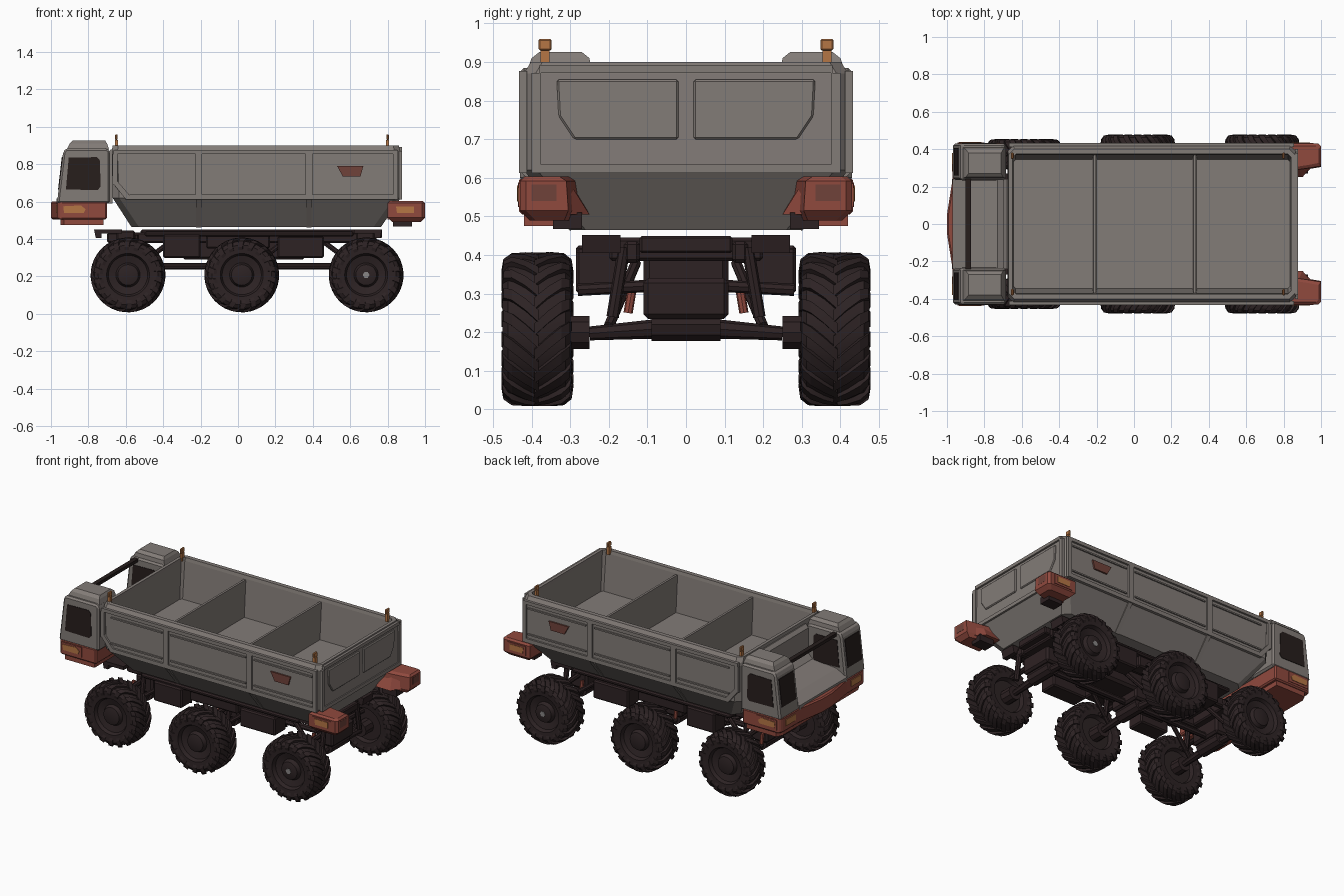
import bpy, bmesh, math
from mathutils import Vector, Matrix

if "Cube" in bpy.data.objects:
    bpy.data.objects.remove(bpy.data.objects["Cube"])

def material(name, rgb):
    m = bpy.data.materials.new(name)
    m.diffuse_color = (*rgb, 1)
    m.use_nodes = True
    m.node_tree.nodes["Principled BSDF"].inputs["Base Color"].default_value = m.diffuse_color
    return m

GREY = material("warm grey paint", (0.225, 0.200, 0.185))
RED = material("rust red", (0.28, 0.067, 0.048))
ORANGE = material("amber", (0.46, 0.18, 0.06))
DARK = material("dark brown metal", (0.027, 0.016, 0.017))
RUBBER = material("brown black rubber", (0.026, 0.0165, 0.0175))
GLASS = material("dark glass", (0.020, 0.013, 0.012))
BADGE = material("dull red badge", (0.16, 0.055, 0.042))
STEEL = material("light steel", (0.25, 0.24, 0.24))

def finish(name, bm, mat, bevel=0):
    bmesh.ops.remove_doubles(bm, verts=bm.verts, dist=1e-5)
    bmesh.ops.recalc_face_normals(bm, faces=bm.faces)
    me = bpy.data.meshes.new(name)
    bm.to_mesh(me)
    bm.free()
    me.materials.append(mat)
    ob = bpy.data.objects.new(name, me)
    bpy.context.collection.objects.link(ob)
    if bevel:
        b = ob.modifiers.new("bevel", 'BEVEL')
        b.width, b.segments, b.limit_method = bevel, 1, 'ANGLE'
    return ob

def loft(name, rings, mat, bevel=0):
    bm = bmesh.new()
    vs = [[bm.verts.new(p) for p in r] for r in rings]
    n = len(rings[0])
    for a, b in zip(vs, vs[1:]):
        for i in range(n):
            bm.faces.new((a[i], a[(i+1) % n], b[(i+1) % n], b[i]))
    bm.faces.new(vs[0])
    bm.faces.new(vs[-1])
    return finish(name, bm, mat, bevel)

def prism(name, pts, axis, lo, hi, mat, bevel=0):
    put = {'x': lambda p, t: (t, p[0], p[1]), 'y': lambda p, t: (p[0], t, p[1]),
           'z': lambda p, t: (p[0], p[1], t)}[axis]
    return loft(name, [[put(p, t) for p in pts] for t in (lo, hi)], mat, bevel)

def box(name, x, y, z, mat, bevel=0):
    return prism(name, [(x[0], y[0]), (x[1], y[0]), (x[1], y[1]), (x[0], y[1])], 'z', z[0], z[1], mat, bevel)

def rod(name, a, b, r, mat, n=8, r2=None):
    a, b = Vector(a), Vector(b)
    q = (b - a).to_track_quat('Z', 'Y')
    ring = lambda c, rad: [c + q @ Vector((rad*math.cos(2*math.pi*i/n), rad*math.sin(2*math.pi*i/n), 0)) for i in range(n)]
    return loft(name, [ring(a, r), ring(b, r2 or r)], mat)

# Open cargo bed: chamfered rings outside, over the rim and down inside
def ring(x0, x1, y, z, c):
    return [(x0+c, -y, z), (x1-c, -y, z), (x1, -y+c, z), (x1, y-c, z),
            (x1-c, y, z), (x0+c, y, z), (x0, y-c, z), (x0, -y+c, z)]
loft("cargo_bed", [ring(-.57, .765, .30, .465, .04), ring(-.67, .87, .42, .62, .035),
                   ring(-.675, .866, .42, .87, .03), ring(-.67, .86, .402, .90, .03),
                   ring(-.65, .84, .375, .90, .02), ring(-.65, .84, .37, .88, .015),
                   ring(-.645, .835, .345, .645, .012)], GREY)
for x in (-.21, .325):
    prism("bed_divider", [(x-.013, .64), (x+.013, .64), (x+.007, .875), (x-.007, .875)], 'y', -.368, .368, GREY)

# Raised frames, ribs, badges on the bed sides
for s in (-1, 1):
    def side(name, pts, t=.432, mat=GREY):
        prism(name, pts, 'y', s*.412, s*t, mat)
    def strip(x0, x1, z0, z1, t=.432):
        side("bed_side_frame", [(x0, z0), (x1, z0), (x1, z1), (x0, z1)], t)
    strip(-.665, .855, .855, .877)
    strip(-.58, .855, .612, .638)
    strip(-.67, -.645, .69, .855)
    strip(.83, .855, .638, .855)
    side("bed_side_corner", [(-.67, .70), (-.60, .612), (-.56, .612), (-.645, .71)])
    for x in (-.21, .38):
        strip(x-.018, x+.018, .638, .855)
        prism("lower_rib", [(s*.30, .462), (s*.42, .607), (s*.432, .62), (s*.432, .64), (s*.40, .64), (s*.28, .48)],
              'x', x-.014, x+.014, GREY)
    for x0, x1 in ((-.18, .35), (.41, .82), (-.60, -.24)):
        strip(x0, x1, .825, .834, .428)
        strip(x0, x1, .66, .669, .428)
    side("side_badge", [(.53, .79), (.67, .79), (.655, .735), (.56, .735)], .43, BADGE)
    # Corner marker posts
    for x in (-.65, .80):
        box("marker_post", (x-.008, x+.008), (s*.365-.012, s*.365+.012), (.88, .93), ORANGE)
        box("marker_lamp", (x-.007, x+.007), (s*.365-.017, s*.365+.017), (.93, .96), ORANGE, .004)

# Tailgate frame and panels
for y0, y1, z0, z1 in ((-.38, .38, .872, .893), (-.40, .40, .612, .635), (-.40, -.375, .635, .872), (.375, .40, .635, .872)):
    box("tailgate_frame", (.86, .877), (y0, y1), (z0, z1), GREY)
for s in (-1, 1):
    prism("tailgate_panel", [(s*.02, .70), (s*.29, .70), (s*.33, .76), (s*.335, .855), (s*.02, .855)], 'x', .86, .876, GREY, .005)

# Twin cab pods with windows
POD = [(-.968, .59), (-.935, .865), (-.92, .885), (-.70, .885), (-.685, .87), (-.685, .59)]
SIDE_WIN = [(-.92, .665), (-.905, .835), (-.755, .838), (-.738, .82), (-.735, .68), (-.75, .662)]
for s in (-1, 1):
    prism("cab_pod", POD, 'y', s*.235, s*.43, GREY, .016)
    loft("cab_roof_cap", [[(x0, s*y0, z), (x1, s*y0, z), (x1, s*y1, z), (x0, s*y1, z)] for x0, x1, y0, y1, z in
                          ((-.915, -.69, .245, .41, .88), (-.90, -.70, .25, .40, .91), (-.885, -.71, .27, .38, .926))], GREY)
    for y0, y1 in ((.427, .433), (.232, .238)):
        prism("pod_side_window", SIDE_WIN, 'y', s*y0, s*y1, GLASS)
    prism("pod_front_window", [(-.962, .665), (-.942, .84), (-.93, .84), (-.95, .665)], 'y', s*.26, s*.405, GLASS)

# Sunken middle deck, back wall and cross bar between the pods
prism("cab_deck", [(-.972, .59), (-.97, .615), (-.90, .655), (-.73, .67), (-.70, .70), (-.70, .86), (-.68, .88), (-.67, .88), (-.67, .59)],
      'y', -.24, .24, GREY)
box("cab_cross_bar", (-.90, -.872), (-.24, .24), (.86, .88), GLASS)

# Wrap-around front bumper
half = [(-.70, .432), (-.95, .432), (-.968, .41), (-.97, .24)]
prism("front_bumper", half + [(-1, .05)] + [(x, -y) for x, y in [(-1, .05)] + half[::-1]], 'z', .505, .602, RED, .008)
lip = [(-.72, .42), (-.93, .42), (-.95, .38)]
prism("front_bumper_lip", lip + [(x, -y) for x, y in lip[::-1]], 'z', .475, .51, RED)

for s in (-1, 1):
    prism("front_side_lamp_frame", [(-.945, .525), (-.945, .588), (-.80, .588), (-.80, .525)], 'y', s*.425, s*.435, RED)
    prism("front_side_lamp", [(-.93, .54), (-.935, .575), (-.84, .58), (-.815, .56), (-.825, .54)], 'y', s*.43, s*.438, ORANGE)
    prism("front_lamp", [(s*.28, .54), (s*.38, .54), (s*.38, .58), (s*.28, .58)], 'x', -.974, -.965, ORANGE)
    # Rear corner bumpers: lamp box with a lower wedge running inward
    plan = lambda d, y: [(.80+d, s*(.43-d)), (.985-d, s*(.43-d)), (1-d, s*(.415-d)), (1-d, s*(y+d)), (.94, s*(y-.01+d)), (.80+d, s*(y-.03+d))]
    loft("rear_bumper", [[(x, y, z) for x, y in p] for p, z in
         ((plan(.025, .29), .49), (plan(0, .305), .515), (plan(0, .31), .592), (plan(.012, .315), .603))], RED)
    loft("rear_bumper_arm", [[(x, s*y, z) for x, y in p] for p, z in
         (([(.80, .25), (.90, .25), (.965, .32), (.80, .32)], .505), ([(.80, .295), (.88, .30), (.955, .32), (.80, .32)], .585))], RED)
    box("rear_bumper_mount", (.83, .93), sorted((s*.27, s*.345)), (.467, .51), DARK)
    prism("rear_side_lamp_frame", [(.83, .525), (.83, .585), (.96, .585), (.96, .525)], 'y', s*.42, s*.434, RED)
    prism("rear_side_lamp", [(.85, .538), (.845, .575), (.94, .575), (.94, .538)], 'y', s*.43, s*.437, ORANGE)
    prism("tail_lamp", [(s*.335, .54), (s*.40, .54), (s*.40, .583), (s*.335, .583)], 'x', .993, 1.001, BADGE)

# Chassis: plate, rails, tanks, driveshaft
box("chassis_plate", (-.52, .77), (-.12, .12), (.405, .45), DARK, .006)
for s in (-1, 1):
    def sbox(name, x, y, z, bevel=.008):
        box(name, x, sorted((s*y[0], s*y[1])), z, DARK, bevel)
    sbox("chassis_rail", (-.70, .74), (.12, .16), (.38, .435))
    sbox("side_sill", (-.50, .62), (.16, .27), (.415, .44))
    sbox("side_tank", (-.40, -.20), (.17, .285), (.30, .425))
    sbox("tool_box", (.21, .46), (.17, .285), (.30, .415))
    sbox("battery_box", (-.17, .17), (.17, .25), (.35, .425))
    for x, d in ((-.70, -1), (.70, 1)):
        prism("end_hook", [(x-d*.08, .43), (x-d*.08, .452), (x+d*.07, .452), (x+d*.06, .405), (x+d*.03, .405), (x+d*.03, .43)],
              'y', s*.17, s*.27, DARK)
box("gearbox", (-.30, .36), (-.11, .11), (.29, .41), DARK, .015)
rod("driveshaft", (-.60, 0, .255), (.68, 0, .255), .018, DARK)
for x in (-.60, .68):
    box("end_crossmember", (x-.05, x+.05), (-.20, .20), (.385, .445), DARK, .008)

# Wheel: turned profile plus chevron lugs
bm = bmesh.new()
PROFILE = [(-.06, 0), (-.06, .10), (-.085, .11), (-.089, .16), (-.075, .180), (-.03, .189), (.03, .189), (.075, .180),
           (.089, .16), (.085, .115), (.062, .105), (.05, .065), (.075, .055), (.082, .03), (.082, 0)]
N = 36
polar = lambda y, r, a: (r*math.cos(a), y, r*math.sin(a))
rings = [[bm.verts.new(polar(y, r, 2*math.pi*i/N)) for i in range(N)] for y, r in PROFILE[1:-1]]
for a, b in zip(rings, rings[1:]):
    for i in range(N):
        bm.faces.new((a[i], a[(i+1) % N], b[(i+1) % N], b[i]))
bm.faces.new(rings[0])
bm.faces.new(rings[-1])
LUGS = 18
for s in (-1, 1):
    for k in range(LUGS):
        a0 = 2*math.pi*(k + (.5 if s > 0 else 0))/LUGS
        st = []
        for y, r, sh in ((-.005, .199, 0), (.03, .2, .16), (.065, .197, .30), (.087, .182, .37), (.0925, .15, .40)):
            st.append([bm.verts.new(polar(s*y*k2, r-d, a0+sh+w)) for d, w, k2 in
                       ((.025, -.095, .9), (.025, .095, .9), (0, .08, 1), (0, -.08, 1))])
        for a, b in zip(st, st[1:]):
            for i in range(4):
                bm.faces.new((a[i], a[(i+1) % 4], b[(i+1) % 4], b[i]))
        bm.faces.new(st[0])
        bm.faces.new(st[-1])
wheel = finish("wheel", bm, RUBBER)
bpy.context.view_layer.objects.active = wheel
wheel.select_set(True)
bpy.ops.object.shade_smooth_by_angle(angle=math.radians(28))
mirrored = wheel.data.copy()
mirrored.transform(Matrix.Scale(-1, 4, (0, 1, 0)))
mirrored.flip_normals()

# Axles, suspension and wheel placement
for x, wy, wide in ((-.588, .373, .88), (.02, .387, .99), (.685, .387, .99)):
    rod("differential", (x, -.09, .22), (x, .09, .22), .045, DARK, 10)
    box("axle_housing", (x-.06, x+.06), (-.11, .11), (.235, .34), DARK, .012)
    for s in (-1, 1):
        w = wheel.copy()
        bpy.context.collection.objects.link(w)
        if s < 0:
            w.data = mirrored
        w.location = (x, s*wy, .208)
        w.scale = (1, wide, 1)
        rod("axle_tube", (x, s*.06, .21), (x, s*.25, .197), .026, DARK, 8, .018)
        rod("wheel_hub", (x, s*.25, .20), (x, s*(wy-.05), .20), .045, DARK, 10)
        rod("shock_absorber", (x+.04, s*.19, .24), (x+.04, s*.16, .42), .016, DARK)
        rod("shock_spring", (x-.05, s*.15, .25), (x-.05, s*.14, .31), .012, RED)
        rod("control_arm", (x, s*.20, .215), (x+(.22 if x < .3 else -.22), s*.13, .38), .014, DARK)
        rod("upper_link", (x, s*.10, .32), (x, s*.28, .31), .016, DARK)
        if x > .5:
            rod("hub_cap", (x, s*(wy+.078), .208), (x, s*(wy+.084), .208), .018, STEEL, 6)
bpy.data.objects.remove(wheel)
